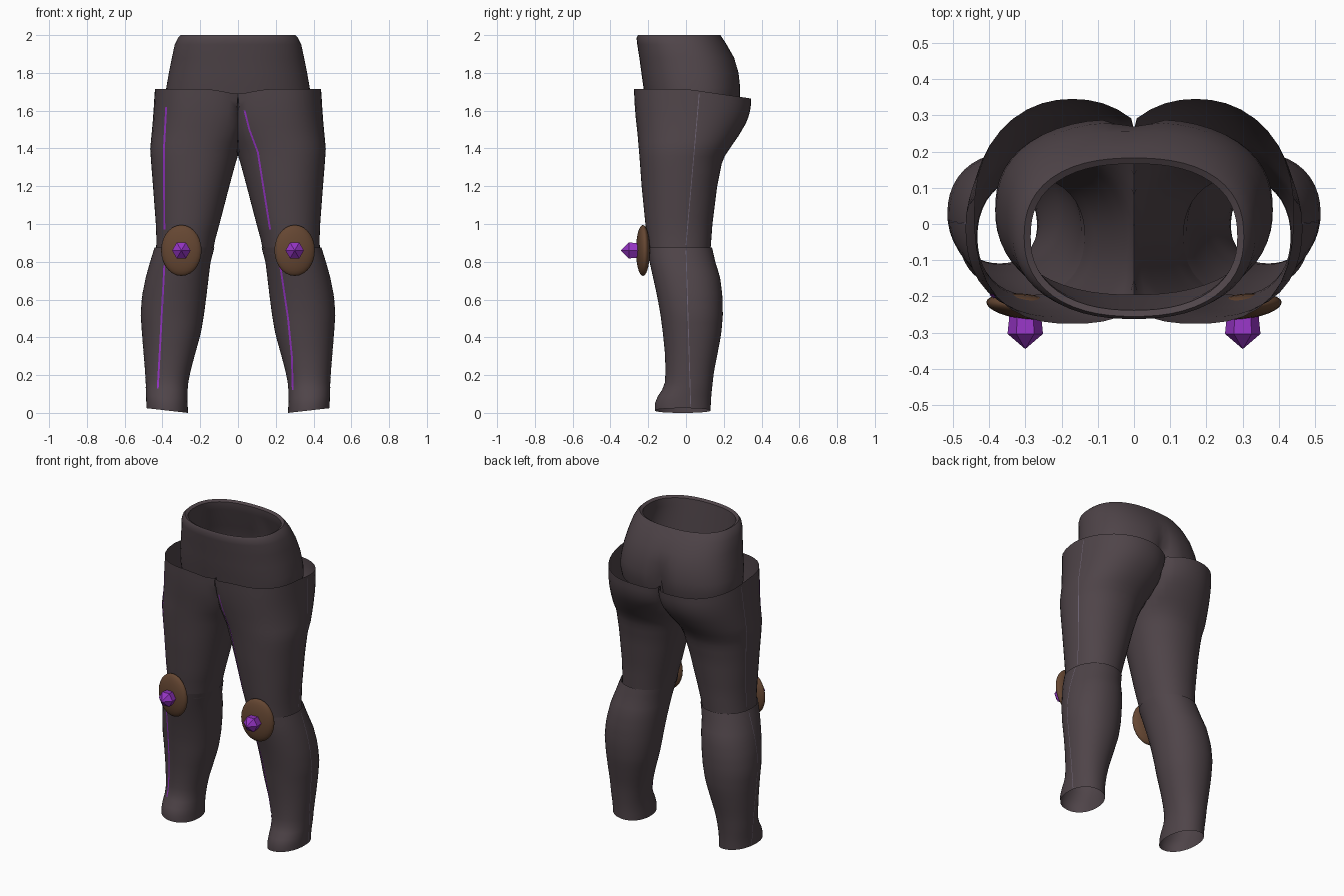
import bpy, bmesh, math
from mathutils import Matrix

if "Cube" in bpy.data.objects:
    bpy.data.objects.remove(bpy.data.objects["Cube"])


def material(name, rgb):
    m = bpy.data.materials.new(name)
    m.diffuse_color = (*rgb, 1)
    m.use_nodes = True
    m.node_tree.nodes["Principled BSDF"].inputs["Base Color"].default_value = m.diffuse_color
    return m


CLOTH = material("dark_cloth", (0.078, 0.058, 0.066))
LEATHER = material("brown_leather", (0.13, 0.062, 0.032))
PURPLE = material("purple", (0.30, 0.035, 0.55))
SEAM = material("pale_seam", (0.16, 0.13, 0.18))

# Leg sections: z, inner x, outer x, front y, back y (negative inner x is cut at the middle)
CALF = [(0.0, .265, .485, -.165, .13), (.06, .267, .486, -.165, .132),
        (.10, .268, .487, -.135, .135), (.15, .265, .488, -.113, .14),
        (.22, .252, .492, -.108, .148), (.32, .225, .500, -.112, .168),
        (.42, .197, .508, -.122, .187), (.52, .180, .515, -.135, .195),
        (.62, .167, .508, -.153, .193), (.72, .155, .488, -.175, .18),
        (.80, .145, .465, -.193, .155), (.875, .125, .442, -.205, .138)]
THIGH = [(.84, .136, .434, -.196, .128), (.92, .12, .432, -.205, .134),
         (1.0, .098, .435, -.215, .14), (1.2, .046, .450, -.235, .165),
         (1.34, .008, .461, -.245, .193), (1.40, -.015, .465, -.25, .232),
         (1.48, -.055, .457, -.257, .28), (1.57, -.085, .449, -.267, .323),
         (1.65, -.095, .444, -.273, .342), (1.715, -.10, .440, -.275, .345)]


def section(rows, z):
    for a, b in zip(rows, rows[1:]):
        if z <= b[0]:
            break
    t = (z - a[0]) / (b[0] - a[0])
    return [p + (q - p) * t for p, q in zip(a[1:], b[1:])]


def front_power(z):
    return 2.15 + .45 * min(1, max(0, (z - 1.2) / .5))


def front_y(rows, x, z):
    x0, x1, f, b = section(rows, z)
    n = front_power(z)
    d = min(1, abs(x - (x0 + x1) / 2) / ((x1 - x0) / 2))
    return (f + b) / 2 - (b - f) / 2 * (1 - d ** n) ** (1 / n)


def outer_x(rows, y, z):
    x0, x1, f, b = section(rows, z)
    n = 2.15 if y > (f + b) / 2 else front_power(z)
    d = min(1, abs(y - (f + b) / 2) / ((b - f) / 2))
    return (x0 + x1) / 2 + (x1 - x0) / 2 * (1 - d ** n) ** (1 / n)


def oval(cx, cy, hx, hy, n_front, n_back, count):
    pts = []
    for i in range(count):
        a = 2 * math.pi * i / count
        c, s = math.cos(a), math.sin(a)
        n = n_front if s < 0 else n_back
        r = (abs(c) ** n + abs(s) ** n) ** (-1 / n)
        pts.append((cx + hx * c * r, cy + hy * s * r))
    return pts


def finish(bm, name, mat, smooth=True):
    me = bpy.data.meshes.new(name)
    bm.to_mesh(me)
    bm.free()
    ob = bpy.data.objects.new(name, me)
    bpy.context.collection.objects.link(ob)
    me.materials.append(mat)
    if smooth:
        bpy.ops.object.select_all(action='DESELECT')
        ob.select_set(True)
        bpy.context.view_layer.objects.active = ob
        bpy.ops.object.shade_smooth_by_angle(angle=math.radians(50))
    return ob


def loft(bm, rings):
    vs = [[bm.verts.new(p) for p in r] for r in rings]
    for lo, hi in zip(vs, vs[1:]):
        for i in range(len(lo)):
            j = (i + 1) % len(lo)
            bm.faces.new((lo[i], lo[j], hi[j], hi[i]))
    return vs


def mirror_x(bm):
    bmesh.ops.scale(bm, vec=(-1, 1, 1), verts=bm.verts)
    bmesh.ops.reverse_faces(bm, faces=bm.faces)


def leg_part(name, rows, steps, side):
    bm = bmesh.new()
    rings = []
    z0, z1 = rows[0][0], rows[-1][0]
    for k in range(steps + 1):
        z = z0 + (z1 - z0) * k / steps
        x0, x1, f, b = section(rows, z)
        ring = []
        for x, y in oval((x0 + x1) / 2, (f + b) / 2, (x1 - x0) / 2, (b - f) / 2,
                         front_power(z), 2.15, 40):
            x = max(0, x)
            top = min(1, max(0, (z - 1.4) / .3))
            dip = top * (.05 * max(0, y) / .34 + .025 * math.exp(-(x / .1) ** 2))
            hem = max(0, 1 - z / .15) * .025 * (x - .265) / .22
            ring.append((x, y, z - dip + hem))
        rings.append(ring)
    loft(bm, rings)
    # open the middle where the two legs join
    inner = [fc for fc in bm.faces if all(v.co.x < 1e-5 for v in fc.verts)]
    bmesh.ops.delete(bm, geom=inner, context='FACES')
    if side < 0:
        mirror_x(bm)
    finish(bm, name, CLOTH)


def ribbon(name, pairs, mat, side):
    bm = bmesh.new()
    vs = [[bm.verts.new(p) for p in pr] for pr in pairs]
    for a, b in zip(vs, vs[1:]):
        bm.faces.new((a[0], b[0], b[1], a[1]))
    if side < 0:
        mirror_x(bm)
    finish(bm, name, mat, False)


def front_trim(name, rows, path, side):
    # purple piping following (x, z) points on the front of a leg
    pairs = []
    for (xa, za), (xb, zb) in zip(path, path[1:]):
        for k in range(9):
            x, z = xa + (xb - xa) * k / 8, za + (zb - za) * k / 8
            pairs.append([(x + d, front_y(rows, x + d, z) - .003, z) for d in (-.005, .005)])
    ribbon(name, pairs, PURPLE, side)


def side_seam(name, rows, za, ya, zb, yb, side):
    pairs = []
    for k in range(25):
        z, y = za + (zb - za) * k / 24, ya + (yb - ya) * k / 24
        pairs.append([(outer_x(rows, y + d, z) + .001, y + d, z) for d in (-.002, .002)])
    ribbon(name, pairs, SEAM, side)


# Waist: z, half width, front y, back y, going up outside and down inside
WAIST = [(1.60, .375, -.205, .275), (1.66, .383, -.213, .29), (1.72, .38, -.225, .292),
         (1.80, .366, -.236, .282), (1.88, .350, -.247, .255), (1.95, .335, -.258, .215),
         (1.985, .318, -.262, .192), (2.0, .303, -.255, .182), (1.99, .285, -.238, .166),
         (1.94, .288, -.232, .168), (1.80, .335, -.215, .245), (1.62, .355, -.195, .26)]
bm = bmesh.new()
rings = []
for z, hx, f, b in WAIST:
    ring = []
    for x, y in oval(0, (f + b) / 2, hx, (b - f) / 2, 2.3, 2.4, 56):
        if y > 0:
            y -= .045 * min(1, max(0, (1.84 - z) / .14)) * math.exp(-(x / .05) ** 2)
        ring.append((x, y, z))
    rings.append(ring)
loft(bm, rings)
finish(bm, "waist", CLOTH)

for side, tag in ((1, "left"), (-1, "right")):
    leg_part(tag + "_thigh", THIGH, 22, side)
    leg_part(tag + "_calf", CALF, 22, side)
    side_seam(tag + "_thigh_seam", THIGH, 1.69, .07, .89, .0, side)
    side_seam(tag + "_calf_seam", CALF, .86, .0, .03, .025, side)

    # Knee pad
    bm = bmesh.new()
    bmesh.ops.create_uvsphere(bm, u_segments=28, v_segments=14, radius=1)
    bmesh.ops.transform(bm, verts=bm.verts, matrix=Matrix.Translation((.30 * side, -.228, .86))
                        @ Matrix.Rotation(.12 * side, 4, 'Z')
                        @ Matrix.Diagonal((.108, .035, .135, 1)))
    finish(bm, tag + "_knee_pad", LEATHER)

    # Six-sided knee gem
    bm = bmesh.new()
    rings = [[(.30 * side + r * math.cos(i * math.pi / 3), y, .86 + r * math.sin(i * math.pi / 3))
              for i in range(6)] for y, r in ((-.24, .043), (-.265, .045), (-.303, .049))]
    rim = loft(bm, rings)[-1]
    tip = bm.verts.new((.30 * side, -.345, .86))
    for i in range(6):
        bm.faces.new((rim[i], rim[(i + 1) % 6], tip))
    bmesh.ops.recalc_face_normals(bm, faces=bm.faces)
    finish(bm, tag + "_knee_gem", PURPLE, False)

# Piping runs along the inside of one leg and the outside of the other
front_trim("left_thigh_piping", THIGH, [(.035, 1.6), (.06, 1.5), (.105, 1.38), (.17, .97)], 1)
front_trim("left_calf_piping", CALF, [(.225, .77), (.265, .5), (.285, .3), (.29, .12)], 1)
front_trim("right_thigh_piping", THIGH, [(.38, 1.62), (.392, 1.4), (.39, .97)], -1)
front_trim("right_calf_piping", CALF, [(.39, .78), (.41, .4), (.425, .13)], -1)
